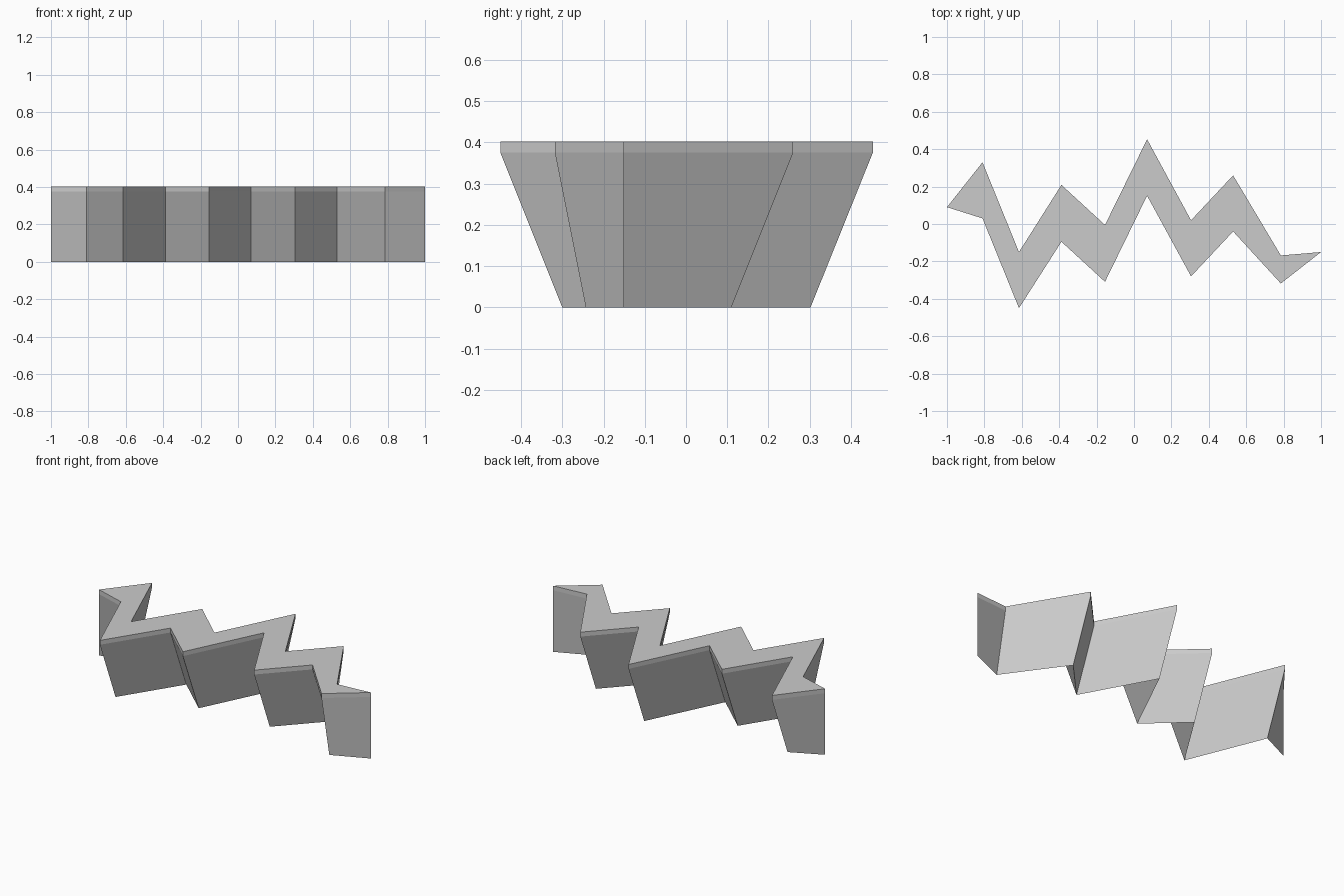
import bpy, bmesh

if "Cube" in bpy.data.objects:
    bpy.data.objects.remove(bpy.data.objects["Cube"])

TOP, LIP = 0.402, 0.375

# Zigzag ridge: x, centre y, half width of the top
stations = [(-1.0, 0.09, 0.0), (-0.81, 0.18, 0.15), (-0.615, -0.30, 0.15),
            (-0.388, 0.057, 0.152), (-0.155, -0.157, 0.152), (0.07, 0.302, 0.151),
            (0.305, -0.13, 0.15), (0.53, 0.11, 0.15), (0.785, -0.243, 0.075),
            (1.0, -0.15, 0.0)]

grey = bpy.data.materials.new("stone grey")
grey.diffuse_color = (0.6, 0.6, 0.6, 1)
grey.use_nodes = True
grey.node_tree.nodes["Principled BSDF"].inputs["Base Color"].default_value = grey.diffuse_color

bm = bmesh.new()
# Wedge section: keel, front lip bottom and top, back lip top and bottom
rings = []
for x, y, w in stations:
    section = [(y, 0), (y - w, LIP), (y - w, TOP), (y + w, TOP), (y + w, LIP)]
    rings.append([bm.verts.new((x, sy, sz)) for sy, sz in section])
# Skin neighbouring sections
for a, b in zip(rings, rings[1:]):
    for i in range(5):
        j = (i + 1) % 5
        bm.faces.new((a[i], b[i], b[j], a[j]))
# Close the pointed ends
bmesh.ops.remove_doubles(bm, verts=bm.verts, dist=1e-4)
bmesh.ops.recalc_face_normals(bm, faces=bm.faces)

mesh = bpy.data.meshes.new("zigzag_wall")
bm.to_mesh(mesh)
bm.free()
mesh.materials.append(grey)
wall = bpy.data.objects.new("zigzag_wall", mesh)
bpy.context.collection.objects.link(wall)
